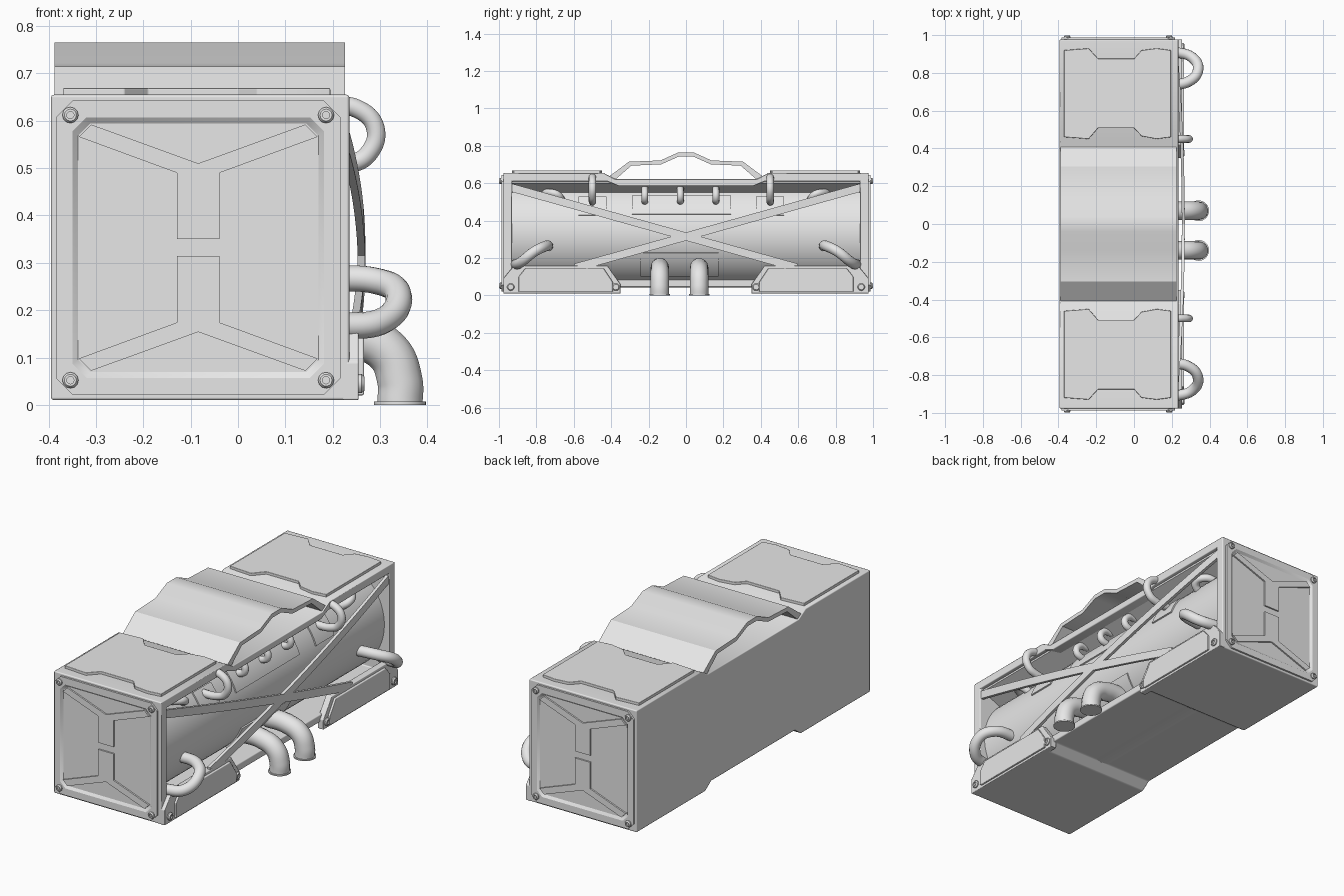
import bpy, bmesh, math

if "Cube" in bpy.data.objects:
    bpy.data.objects.remove(bpy.data.objects["Cube"], do_unlink=True)

GREY = (0.8, 0.8, 0.8, 1)
metal = bpy.data.materials.new("light_grey_metal")
metal.use_nodes = True
metal.diffuse_color = GREY
metal.node_tree.nodes["Principled BSDF"].inputs["Base Color"].default_value = GREY

CX, CZ, R = -0.084, 0.332, 0.29      # tank axis and radius


def place(pts, axis, d):
    """Put a 2D outline on the plane at distance d along an axis."""
    order = {"x": lambda u, v: (d, u, v), "y": lambda u, v: (u, d, v), "z": lambda u, v: (u, v, d)}
    return [order[axis](u, v) for u, v in pts]


def loft(name, loops, cyclic=False, bevel=0.0):
    """Skin a row of equal loops, capped at the ends unless cyclic."""
    bm = bmesh.new()
    rows = [[bm.verts.new(p) for p in loop] for loop in loops]
    n = len(rows[0])
    pairs = list(zip(rows, rows[1:])) + ([(rows[-1], rows[0])] if cyclic else [])
    for a, b in pairs:
        for i in range(n):
            j = (i + 1) % n
            bm.faces.new((a[i], a[j], b[j], b[i]))
    if not cyclic:
        bm.faces.new(rows[0])
        bm.faces.new(rows[-1])
    bmesh.ops.recalc_face_normals(bm, faces=bm.faces)
    mesh = bpy.data.meshes.new(name)
    bm.to_mesh(mesh)
    bm.free()
    mesh.materials.append(metal)
    mesh.polygons.foreach_set("use_smooth", [True] * len(mesh.polygons))
    mesh.set_sharp_from_angle(angle=math.radians(30))
    ob = bpy.data.objects.new(name, mesh)
    bpy.context.collection.objects.link(ob)
    if bevel:
        mod = ob.modifiers.new("soft_edges", "BEVEL")
        mod.width, mod.segments = bevel, 2
        mod.limit_method = "ANGLE"
        mod.harden_normals = True
    return ob


def prism(name, pts, axis, d0, d1, bevel=0.0):
    return loft(name, [place(pts, axis, d0), place(pts, axis, d1)], bevel=bevel)


def circle(u, v, r, n):
    return [(u + r * math.cos(math.tau * i / n), v + r * math.sin(math.tau * i / n)) for i in range(n)]


def both(half):
    """Complete a half outline by mirroring it in its first coordinate."""
    return half + [(-u, v) for u, v in reversed(half)]


def octagon(hw, hh, c):
    q = [(hw, hh - c), (hw - c, hh)]
    top = q + [(-u, v) for u, v in reversed(q)]
    return [(CX + u, CZ + v) for u, v in top + [(-u, -v) for u, v in top]]


def bolt(name, u, v, axis, d, s=1, r=0.017):
    steps = [(1, 0), (1, .5), (.75, 1), (.45, 1), (.45, .5)]
    loft(name, [place(circle(u, v, r * k, 12), axis, d + s * h * 0.012) for k, h in steps])


def pipe(name, pts, r):
    cu = bpy.data.curves.new(name, "CURVE")
    cu.dimensions = "3D"
    cu.bevel_depth, cu.bevel_resolution = r, 5
    cu.resolution_u = 10
    cu.use_fill_caps = True
    sp = cu.splines.new("BEZIER")
    sp.bezier_points.add(len(pts) - 1)
    for bp, p in zip(sp.bezier_points, pts):
        bp.co = p
        bp.handle_left_type = bp.handle_right_type = "AUTO"
    cu.materials.append(metal)
    bpy.context.collection.objects.link(bpy.data.objects.new(name, cu))


def tank_plate(name, y0, y1, z0, z1):
    """Thin curved plate wrapped on the tank."""
    r = R + 0.007
    a0, a1 = (math.asin((z - CZ) / r) for z in (z0, z1))
    angles = [a0 + (a1 - a0) * i / 8 for i in range(9)]
    arc = [(CX + r * math.cos(a), CZ + r * math.sin(a)) for a in angles]
    back = [(CX + (R - .01) * math.cos(a), CZ + (R - .01) * math.sin(a)) for a in reversed(angles)]
    prism(name, arc + back, "y", y0, y1)


# Casing: a deep tray, open on the left side
outer = both([(.35, .045), (.40, .01), (.977, .01), (.977, .655), (.44, .655), (.38, .622)])
inner = both([(.36, .085), (.41, .085), (.93, .085), (.93, .61), (.42, .61), (.36, .585)])
loft("casing", [place(outer, "x", -.395), place(outer, "x", .235),
                place(inner, "x", .235), place(inner, "x", -.36)], bevel=.006)

# Tank and the sloped ceiling strip above it
prism("tank", circle(CX, CZ, R, 72), "y", -.935, .935)
prism("ceiling_strip", [(.215, .615), (.215, .60), (.09, .545), (.05, .615)], "y", -.935, .935)

# Raised handle arch over the middle
arch_top = [(.425, .626), (.305, .715), (.136, .722), (.04, .765)]
arch_low = [(.38, .618), (.292, .694), (.132, .701), (.038, .743)]
arch = arch_top + [(-u, v) for u, v in reversed(arch_top)]
arch += [(-u, v) for u, v in arch_low] + arch_low[::-1]
prism("handle_arch", arch, "x", -.388, .226)

# Top cover outline, notched at both ends
cover = [(-.37, .92), (-.24, .93), (-.19, .875), (0, .875), (.04, .92), (.12, .93), (.195, .92),
         (.195, .46), (.12, .45), (.04, .465), (0, .508), (-.19, .508), (-.24, .45), (-.37, .46)]

# Y-shaped rib of the end panels, relative to the panel centre
w, h = .252, .26
rib = both([(0, .178), (w - .026, h), (w, h - .026), (.045, .158), (.045, .018)])[1:]

# Lower side bracket and its raised face
bracket = [(.977, .01), (.35, .01), (.35, .06), (.42, .16), (.92, .16), (.977, .09)]
bracket_face = [(.895, .02), (.39, .02), (.39, .07), (.44, .145), (.86, .145), (.895, .10)]

for s, end in ((-1, "front"), (1, "back")):
    def flip(pts):
        return [(s * u, v) for u, v in pts]

    prism(f"{end}_top_cover", [(u, s * v) for u, v in cover], "z", .65, .669, bevel=.003)

    # End panel: octagonal border, ribs and corner bolts
    border, lip, floor = octagon(.3, .311, .035), octagon(.266, .275, .03), octagon(w, h, .026)
    loft(f"{end}_border", [place(border, "y", s * .97), place(border, "y", s * .987),
                           place(lip, "y", s * .987), place(floor, "y", s * .975)], cyclic=True)
    for k, side in ((1, "upper"), (-1, "lower")):
        pts = [(CX + u, CZ + k * v) for u, v in rib]
        prism(f"{end}_{side}_rib", pts, "y", s * .97, s * .985)
        for u in (-.27, .27):
            bolt(f"{end}_{side}_bolt", CX + u, CZ + k * .28, "y", s * .987, s)

    # Bracket
    prism(f"{end}_bracket", flip(bracket), "x", .22, .255, bevel=.004)
    prism(f"{end}_bracket_face", flip(bracket_face), "x", .25, .266, bevel=.004)
    for y in (.937, .375):
        bolt(f"{end}_bracket_bolt", s * y, .045, "x", .255, r=.02)

    # Cross brace, bowed outward over the tank
    rows = []
    for i in range(25):
        y = .935 - 1.53 * i / 24
        z = .315 + .28 * y
        x = .213 + .04 * (1 - (y / .935) ** 2)
        rows.append([(x, s * y, z - .022), (x + .016, s * y, z - .022),
                     (x + .016, s * y, z + .022), (x, s * y, z + .022)])
    loft(f"{end}_cross_brace", rows)

    # Bent pipes near the ends
    pipe(f"{end}_lower_pipe", [(.17, s * .735, .265), (.29, s * .755, .262), (.338, s * .81, .235),
                               (.31, s * .88, .18), (.20, s * .915, .165)], .028)
    pipe(f"{end}_inner_pipe", [(.08, s * .76, .54), (.15, s * .735, .55),
                               (.17, s * .69, .54), (.12, s * .66, .50)], .02)
    y = s * .475 - .025
    pipe(f"{end}_upper_pipe", [(.19, y, .63), (.25, y, .626), (.29, y, .585),
                               (.275, y, .53), (.235, y, .508), (.13, y, .50)], .02)
    tank_plate(f"{end}_tank_plate", y - .075, y + .075, .43, .53)

# Small feed pipes between ceiling and tank
tank_plate("upper_tank_plate", -.29, .24, .435, .535)
for y in (-.22, -.03, .16):
    pipe("feed_pipe", [(.11, y, .575), (.175, y, .565), (.195, y, .525), (.14, y, .495)], .018)

# Outlet elbows with foot flanges
tank_plate("lower_tank_plate", -.243, .174, .10, .227)
for y in (-.14, .07):
    pipe("outlet_elbow", [(.13, y, .15), (.24, y, .146), (.315, y, .113), (.342, y, .05), (.342, y, .002)], .049)
    prism("outlet_flange", circle(.342, y, .055, 32), "z", 0, .007)
